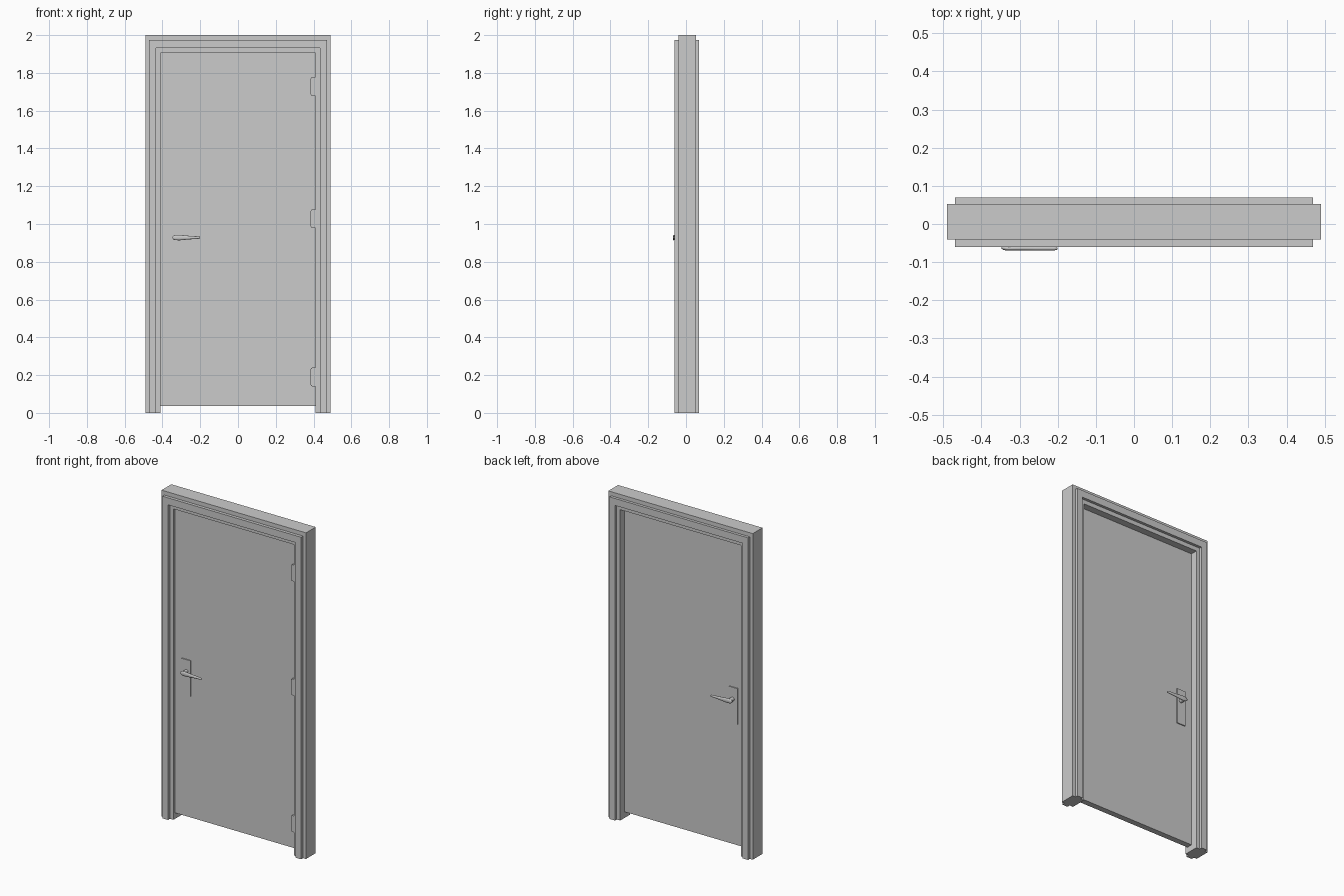
import bpy, bmesh, math

if "Cube" in bpy.data.objects:
    bpy.data.objects.remove(bpy.data.objects["Cube"])


def make_object(name, bm, smooth=False):
    bmesh.ops.recalc_face_normals(bm, faces=bm.faces)
    me = bpy.data.meshes.new(name)
    bm.to_mesh(me)
    bm.free()
    ob = bpy.data.objects.new(name, me)
    bpy.context.collection.objects.link(ob)
    if smooth:
        bpy.ops.object.select_all(action='DESELECT')
        ob.select_set(True)
        bpy.context.view_layer.objects.active = ob
        bpy.ops.object.shade_smooth_by_angle(angle=math.radians(40))
    return ob


def loft(bm, rings, closed=True):
    """Skin a list of equal-length closed rings, capping both ends."""
    vr = [[bm.verts.new(p) for p in r] for r in rings]
    n = len(vr[0])
    for a, b in zip(vr, vr[1:]):
        for i in range(n):
            bm.faces.new((a[i], a[(i + 1) % n], b[(i + 1) % n], b[i]))
    bm.faces.new(vr[0])
    bm.faces.new(vr[-1])


def box(name, x, y, z):
    bm = bmesh.new()
    loft(bm, [[(a, y[0], z[0]), (a, y[1], z[0]), (a, y[1], z[1]), (a, y[0], z[1])] for a in x])
    return make_object(name, bm)


# Stepped frame: (half width, top height, y) profile swept up, across and down
O, A, B, C = (0.49, 2.0), (0.47, 1.975), (0.433, 1.932), (0.409, 1.906)
FRONT, FRONT_RAISED, BACK, BACK_RAISED = -0.041, -0.06, 0.053, 0.07
profile = [(O, FRONT), (A, FRONT), (A, FRONT_RAISED), (B, FRONT_RAISED), (B, FRONT), (C, FRONT),
           (C, BACK), (B, BACK), (B, BACK_RAISED), (A, BACK_RAISED), (A, BACK), (O, BACK)]
bm = bmesh.new()
loft(bm, [[(s * p[0], y, p[1] * top) for p, y in profile]
          for s, top in ((-1, 0), (-1, 1), (1, 1), (1, 0))])
make_object("door_frame", bm)

# Door leaf, set towards the front
DOOR_F, DOOR_B = -0.026, 0.01
box("door_leaf", (-0.409, 0.409), (DOOR_F, DOOR_B), (0.037, 1.906))

# Handle sets on both sides; d is the outward direction
HX, HZ = -0.327, 0.928
for side, face, d in (("front", DOOR_F, -1), ("back", DOOR_B, 1)):
    # Backplate
    box(side + "_handle_plate", (-0.36, -0.301),
        sorted((face, face + d * 0.006)), (0.78, 1.0))
    # Spindle neck
    bm = bmesh.new()
    loft(bm, [[(HX + 0.012 * math.cos(t), face + d * h, HZ + 0.012 * math.sin(t))
               for t in (i * math.tau / 20 for i in range(20))] for h in (0.005, 0.04)])
    make_object(side + "_handle_neck", bm, True)
    # Tapering lever: x, half height, half depth, standoff
    bm = bmesh.new()
    sections = [(-0.347, 0.003, 0.003, 0.036), (-0.343, 0.009, 0.005, 0.037),
                (-0.333, 0.0135, 0.006, 0.038), (-0.31, 0.0145, 0.006, 0.038),
                (-0.29, 0.0125, 0.006, 0.038), (-0.26, 0.0095, 0.006, 0.038),
                (-0.21, 0.0065, 0.0055, 0.038), (-0.203, 0.005, 0.004, 0.038),
                (-0.2, 0.002, 0.002, 0.038)]
    loft(bm, [[(x, face + d * (off + hy * math.cos(t)), HZ + hz * math.sin(t))
               for t in (i * math.tau / 20 for i in range(20))]
              for x, hz, hy, off in sections])
    make_object(side + "_handle_lever", bm, True)

# Three hinges on the front, with clipped free corners
for name, z in (("lower", 0.19), ("middle", 1.028), ("upper", 1.728)):
    outline = [(0.41, -0.05), (0.392, -0.05), (0.387, -0.046), (0.385, -0.041),
               (0.385, 0.041), (0.387, 0.046), (0.392, 0.05), (0.41, 0.05)]
    bm = bmesh.new()
    loft(bm, [[(x, y, z + h) for x, h in outline] for y in (DOOR_F, DOOR_F - 0.012)])
    make_object(name + "_hinge", bm)
